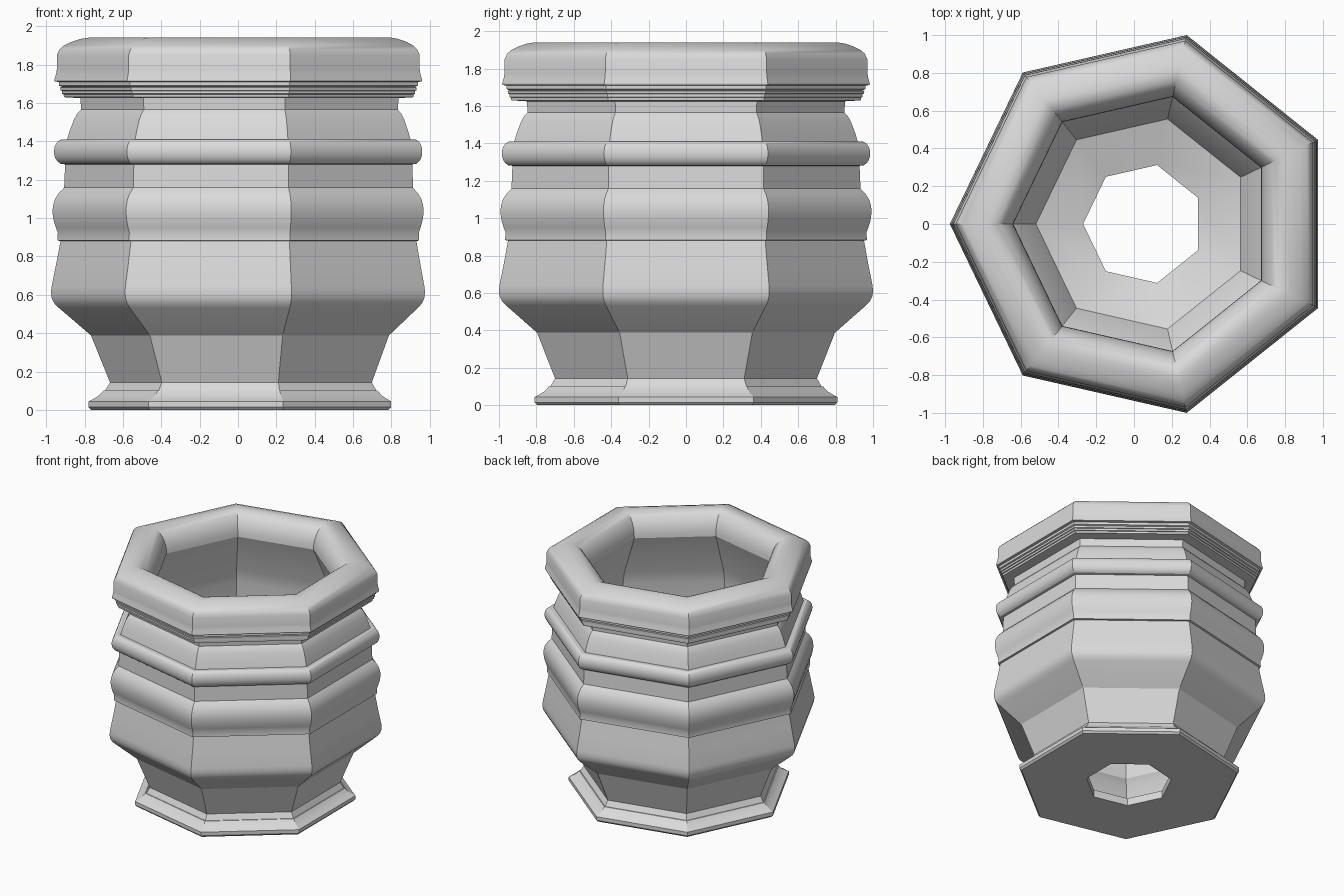
import bpy, bmesh, math

cube = bpy.data.objects.get("Cube")
if cube:
    bpy.data.objects.remove(cube, do_unlink=True)

SIDES = 7
CENTRE_X = 0.0507


def arc(r, z, rx, rz, a0, a1, steps):
    """Elliptical arc in (radius, height), angles in degrees."""
    angles = [math.radians(a0 + (a1 - a0) * i / steps) for i in range(steps + 1)]
    return [(r + rx * math.cos(a), z + rz * math.sin(a)) for a in angles]


def lathe(name, profile, material):
    """Sweep a closed (radius, height) profile around a seven-sided ring."""
    bm = bmesh.new()
    rings = []
    for k in range(SIDES):
        a = math.pi + math.tau * k / SIDES
        rings.append([bm.verts.new((CENTRE_X + r * math.cos(a), r * math.sin(a), z))
                      for r, z in profile])
    n = len(profile)
    for k in range(SIDES):
        p, q = rings[k], rings[(k + 1) % SIDES]
        for i in range(n):
            j = (i + 1) % n
            bm.faces.new((p[i], q[i], q[j], p[j]))
    bmesh.ops.recalc_face_normals(bm, faces=bm.faces)
    mesh = bpy.data.meshes.new(name)
    bm.to_mesh(mesh)
    bm.free()
    mesh.materials.append(material)
    obj = bpy.data.objects.new(name, mesh)
    bpy.context.collection.objects.link(obj)
    bpy.ops.object.select_all(action='DESELECT')
    obj.select_set(True)
    bpy.context.view_layer.objects.active = obj
    bpy.ops.object.shade_smooth_by_angle(angle=math.radians(25))
    return obj


stone = bpy.data.materials.new("light grey stone")
stone.use_nodes = True
grey = (0.7, 0.7, 0.7, 1.0)
stone.diffuse_color = grey
stone.node_tree.nodes["Principled BSDF"].inputs["Base Color"].default_value = grey

# Foot: flat plinth with a sloped top
foot = [(0.32, 0.0), (0.815, 0.0), (0.83, 0.015), (0.83, 0.044), (0.807, 0.056),
        (0.775, 0.075), (0.752, 0.1), (0.744, 0.1), (0.718, 0.143)]

# Lower body: flared neck, rounded shoulder, tapering wall
lower_body = [(0.817, 0.388), (0.985, 0.532), (1.008, 0.555), (1.021, 0.58),
              (1.0257, 0.61), (1.023, 0.64), (0.999, 0.758), (0.976, 0.88)]

# Wide belt with a lower lip and a rounded swell
belt = [(0.992, 0.883), (0.99, 0.925), (1.0, 0.95), (1.011, 0.985), (1.018, 1.03),
        (1.015, 1.065), (1.005, 1.098), (0.985, 1.13), (0.966, 1.148), (0.957, 1.158)]

# Half-round bead between two plain bands
bead = ([(0.952, 1.28), (0.975, 1.283)]
        + arc(0.965, 1.346, 0.045, 0.063, -70, 70, 9)
        + [(0.972, 1.409), (0.942, 1.409)])

# Tapered collar and recessed neck below the rim
collar = [(0.928, 1.455), (0.905, 1.515), (0.888, 1.545), (0.868, 1.565),
          (0.873, 1.625)]

# Stepped moulding under the rim
moulding = [(0.958, 1.63), (0.96, 1.645), (0.968, 1.648), (0.968, 1.663),
            (0.976, 1.666), (0.978, 1.68), (0.968, 1.684), (0.984, 1.69),
            (0.984, 1.709), (1.006, 1.712)]

# Rim: outer band, sloped shoulder, rounded inner lip
rim = ([(1.008, 1.72), (0.999, 1.752), (0.995, 1.775), (0.995, 1.85),
        (0.98, 1.88), (0.96, 1.898), (0.92, 1.918), (0.87, 1.934)]
       + arc(0.83, 1.757, 0.14, 0.183, 90, 180, 8))

# Inside: hollow bulging behind the lip, tapered neck, shallow floor, drain hole
inside = [(0.84, 1.42), (0.86, 1.32), (0.865, 1.1), (0.865, 0.65), (0.845, 0.53),
          (0.70, 0.39), (0.57, 0.14), (0.32, 0.06)]

lathe("planter", foot + lower_body + belt + bead + collar + moulding + rim + inside, stone)
